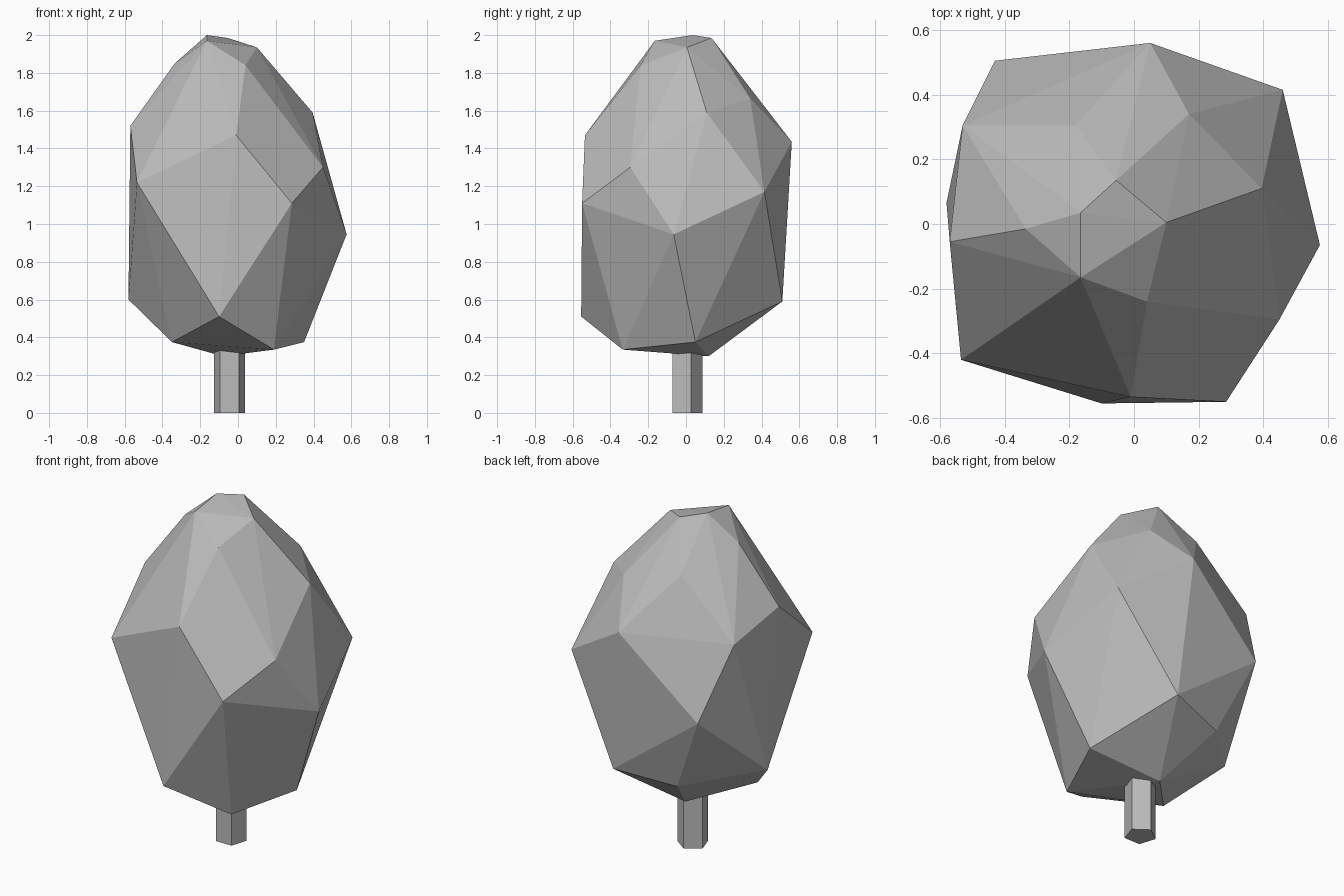
import bpy
import bmesh
import math
from mathutils import Matrix

# Remove the default cube only
default_cube = bpy.data.objects.get("Cube")
if default_cube:
    bpy.data.objects.remove(default_cube, do_unlink=True)


def make_material(name, colour):
    material = bpy.data.materials.new(name)
    material.use_nodes = True
    material.diffuse_color = colour
    material.node_tree.nodes["Principled BSDF"].inputs["Base Color"].default_value = colour
    return material


def make_object(name, bm, material):
    bmesh.ops.recalc_face_normals(bm, faces=bm.faces)
    mesh = bpy.data.meshes.new(name)
    bm.to_mesh(mesh)
    bm.free()
    mesh.materials.append(material)
    obj = bpy.data.objects.new(name, mesh)
    bpy.context.scene.collection.objects.link(obj)
    return obj


grey = make_material("plain grey", (0.5, 0.5, 0.5, 1))

# Crown: irregular faceted hull through a few uneven rings of corners
underside = [(-.08, .12, .3), (.19, -.335, .335), (.35, .05, .375), (-.35, -.17, .375)]
lower_ring = [(-.1, -.555, .51), (-.23, .41, .54), (.12, .51, .59), (-.58, .065, .6)]
middle_ring = [(.575, -.065, .945), (-.43, .505, 1), (.285, -.55, 1.11),
               (.46, .415, 1.17), (-.535, -.42, 1.22), (.45, -.295, 1.3)]
upper_ring = [(-.53, .305, 1.42), (.05, .56, 1.435), (-.01, -.535, 1.47),
              (-.57, -.055, 1.52), (.395, .11, 1.59), (.17, .34, 1.665)]
shoulder_ring = [(-.18, .305, 1.74), (.04, -.24, 1.84), (-.335, -.015, 1.85)]
peak = [(.1, .005, 1.935), (-.165, -.165, 1.97), (-.055, .135, 1.985), (-.165, .035, 2)]

bm = bmesh.new()
for ring in (underside, lower_ring, middle_ring, upper_ring, shoulder_ring, peak):
    for corner in ring:
        bm.verts.new(corner)
hull = bmesh.ops.convex_hull(bm, input=bm.verts)
loose = [v for v in bm.verts if not v.link_faces]
bmesh.ops.delete(bm, geom=loose, context="VERTS")
make_object("crown", bm, grey)

# Trunk: five-sided post, flat side to the front, its top buried in the crown
trunk_height = 0.4
bm = bmesh.new()
bmesh.ops.create_cone(
    bm, cap_ends=True, segments=5, radius1=0.087, radius2=0.087, depth=trunk_height,
    matrix=Matrix.Translation((-0.045, 0, trunk_height / 2)))
# Turn one corner of the post to face the back
corner = max(bm.verts, key=lambda v: v.co.y).co
turn = math.pi / 2 - math.atan2(corner.y, corner.x + 0.045)
bmesh.ops.rotate(bm, verts=bm.verts, cent=(-0.045, 0, 0), matrix=Matrix.Rotation(turn, 3, "Z"))
make_object("trunk", bm, grey)
